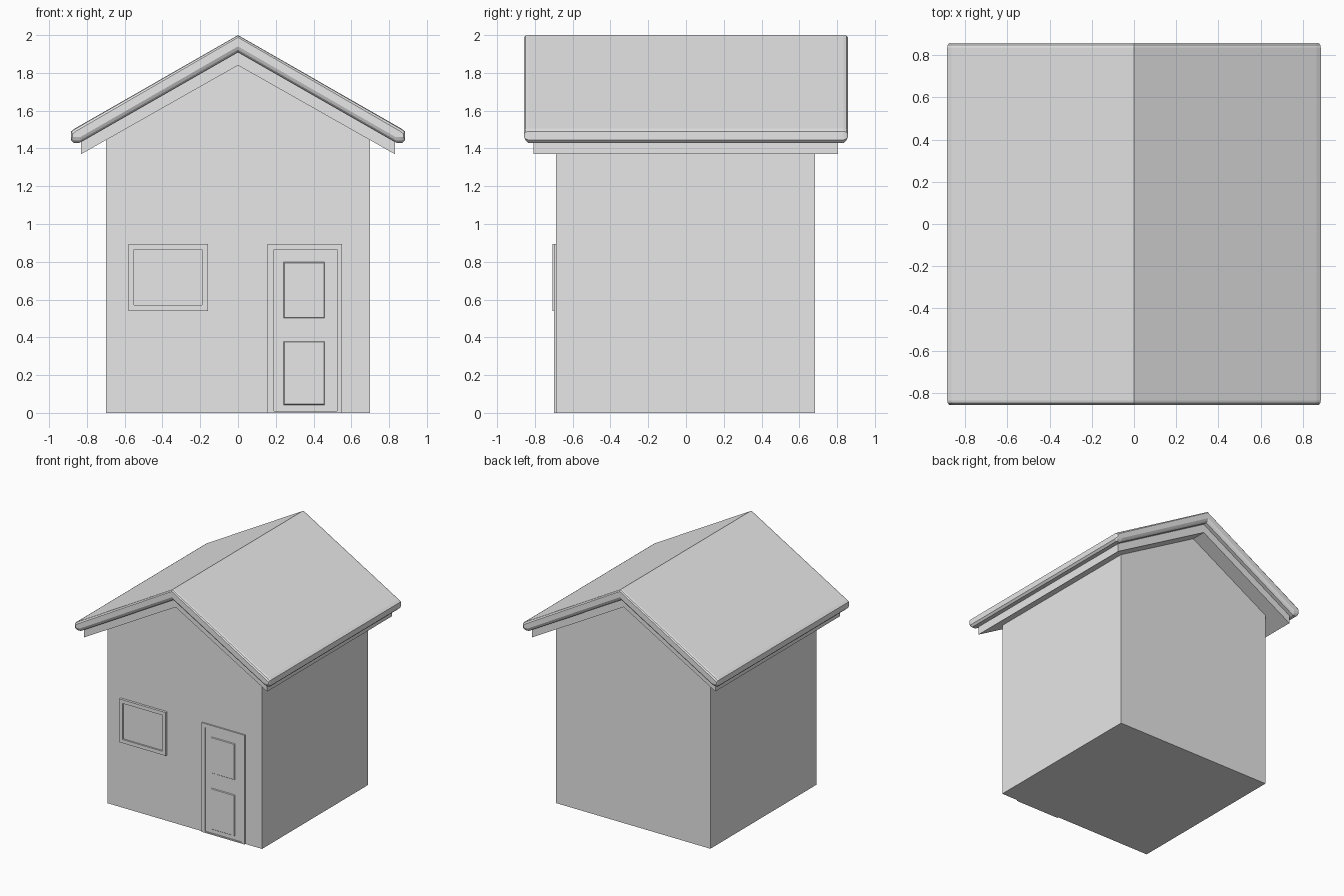
import bpy
import bmesh

cube = bpy.data.objects.get("Cube")
if cube:
    bpy.data.objects.remove(cube, do_unlink=True)

grey = bpy.data.materials.new("plain grey")
grey.use_nodes = True
grey.diffuse_color = (0.8, 0.8, 0.8, 1)
grey.node_tree.nodes["Principled BSDF"].inputs["Base Color"].default_value = (0.8, 0.8, 0.8, 1)


def loft(name, sections):
    """Join (y, outline) sections into a closed solid; outlines are (x, z) points."""
    bm = bmesh.new()
    rings = [[bm.verts.new((x, y, z)) for x, z in outline] for y, outline in sections]
    for a, b in zip(rings, rings[1:]):
        for i in range(len(a)):
            j = (i + 1) % len(a)
            bm.faces.new((a[i], a[j], b[j], b[i]))
    bm.faces.new(rings[0])
    bm.faces.new(rings[-1])
    bmesh.ops.recalc_face_normals(bm, faces=bm.faces)
    mesh = bpy.data.meshes.new(name)
    bm.to_mesh(mesh)
    bm.free()
    mesh.materials.append(grey)
    obj = bpy.data.objects.new(name, mesh)
    bpy.context.collection.objects.link(obj)
    return obj


def mirrored(half):
    """Complete an outline that starts and ends on the centre line."""
    return half + [(-x, z) for x, z in half[-2:0:-1]]


def rect(x0, x1, z0, z1, inset=0.0):
    return [(x0 + inset, z0 + inset), (x1 - inset, z0 + inset),
            (x1 - inset, z1 - inset), (x0 + inset, z1 - inset)]


# Walls with gable ends
wall = mirrored([(0, 1.87), (0.70, 1.47), (0.70, 0), (0, 0)])
loft("house_walls", [(-0.688, wall), (0.684, wall)])

# Lower roof layer
trim = mirrored([(0, 1.95), (0.83, 1.47), (0.83, 1.37), (0, 1.84)])
loft("roof_trim", [(-0.808, trim), (0.806, trim)])


# Upper roof layer with rounded gable edges
def roof_outline(top, side, under):
    return mirrored([(0, 2 - top), (0.865 - side, 1.505 - top), (0.885 - side, 1.49 - top),
                     (0.885 - side, 1.445 + under / 2), (0.87 - side, 1.43 + under),
                     (0.84 - side / 2, 1.43 + under), (0, 1.91 + under)])


full = roof_outline(0, 0, 0)
middle = roof_outline(0.003, 0.003, 0.012)
cap = roof_outline(0.012, 0.010, 0.03)
loft("roof", [(-0.857, cap), (-0.849, middle), (-0.835, full),
              (0.835, full), (0.849, middle), (0.857, cap)])

# Window: raised frame around a recessed pane
frame = rect(-0.58, -0.16, 0.54, 0.895)
pane = rect(-0.55, -0.19, 0.57, 0.865)
loft("window", [(-0.68, frame), (-0.708, frame), (-0.708, pane), (-0.695, pane)])

# Door: raised frame around a recessed leaf
frame = rect(0.157, 0.55, 0, 0.895)
leaf = rect(0.19, 0.525, 0.01, 0.865)
loft("door", [(-0.68, frame), (-0.699, frame), (-0.699, leaf), (-0.691, leaf)])

# Door panels with sloped edges
for name, z0, z1 in (("upper_door_panel", 0.5, 0.8), ("lower_door_panel", 0.04, 0.38)):
    loft(name, [(-0.689, rect(0.24, 0.46, z0, z1)),
                (-0.697, rect(0.24, 0.46, z0, z1, 0.006))])
